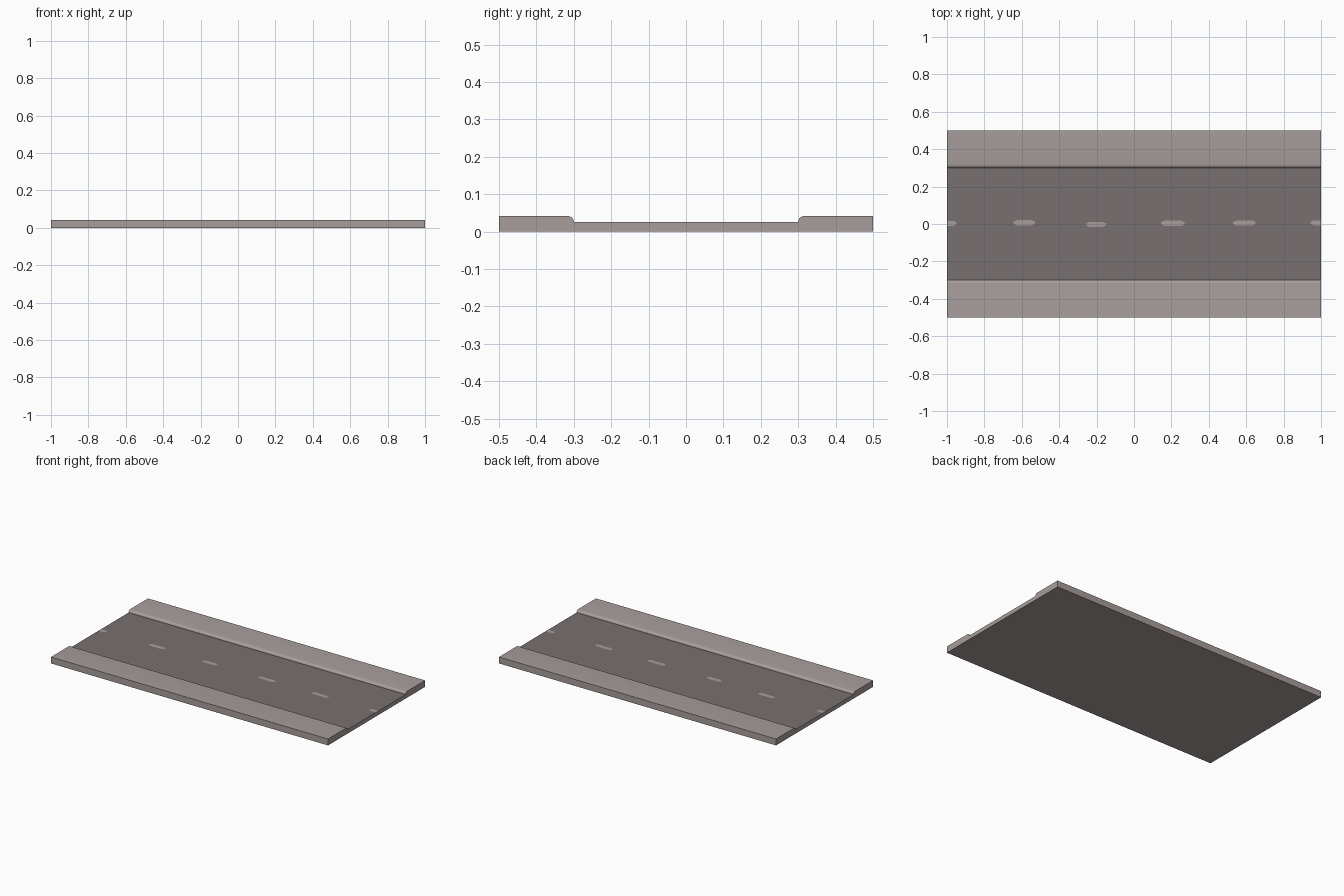
import bpy, bmesh, math

if "Cube" in bpy.data.objects:
    bpy.data.objects.remove(bpy.data.objects["Cube"])


def mat(name, rgb):
    m = bpy.data.materials.new(name)
    m.diffuse_color = (*rgb, 1)
    m.use_nodes = True
    m.node_tree.nodes["Principled BSDF"].inputs["Base Color"].default_value = m.diffuse_color
    return m


pavement = mat("pavement_grey", (0.39, 0.34, 0.33))
asphalt = mat("asphalt_dark_grey", (0.185, 0.163, 0.16))

ROAD_Z, WALK_Z, R = 0.026, 0.042, 0.018


def make(name, bm, mats):
    me = bpy.data.meshes.new(name)
    bm.to_mesh(me)
    bm.free()
    for m in mats:
        me.materials.append(m)
    ob = bpy.data.objects.new(name, me)
    bpy.context.collection.objects.link(ob)
    return ob


# Road slab: one cross-section with rounded kerbs, extruded along x
half = [(0.5, 0.0), (0.5, WALK_Z)]
for i in range(6):
    a = math.radians(90 + 90 * i / 5)
    half.append((0.3 + R + R * math.cos(a), WALK_Z - 0.014 + 0.014 * math.sin(a)))
half.append((0.3, ROAD_Z))
profile = half + [(-y, z) for y, z in reversed(half)]
bm = bmesh.new()
face = bm.faces.new([bm.verts.new((-1, y, z)) for y, z in profile])
ext = bmesh.ops.extrude_face_region(bm, geom=[face])
bmesh.ops.translate(bm, vec=(2, 0, 0),
                    verts=[g for g in ext["geom"] if isinstance(g, bmesh.types.BMVert)])
bmesh.ops.recalc_face_normals(bm, faces=bm.faces)
for f in bm.faces:
    c = f.calc_center_median()
    # Carriageway is the upward face at road height
    if f.normal.z > 0.9 and abs(c.y) < 0.1:
        f.material_index = 1
road = make("road_and_pavements", bm, [pavement, asphalt])
bpy.context.view_layer.objects.active = road
road.select_set(True)
bpy.ops.object.shade_smooth_by_angle(angle=math.radians(30))

# Worn centre-line dashes: thin painted plates (x start, x end, y centre)
dashes = [(-1, -0.95, 0.003), (-0.645, -0.53, 0.007), (-0.255, -0.15, -0.002),
          (0.145, 0.27, 0.004), (0.53, 0.65, 0.005), (0.945, 1, 0.006)]
bm = bmesh.new()
for x0, x1, y in dashes:
    w, c = 0.014, 0.018
    l, r = (0 if x0 == -1 else c), (0 if x1 == 1 else c)
    pts = [(x0 + l, -w), (x1 - r, -w), (x1, -w * 0.4), (x1, w * 0.4),
           (x1 - r, w), (x0 + l, w), (x0, w * 0.4), (x0, -w * 0.4)]
    bm.faces.new([bm.verts.new((px, y + py, ROAD_Z + 0.0004)) for px, py in pts])
make("centre_line_dashes", bm, [pavement])
